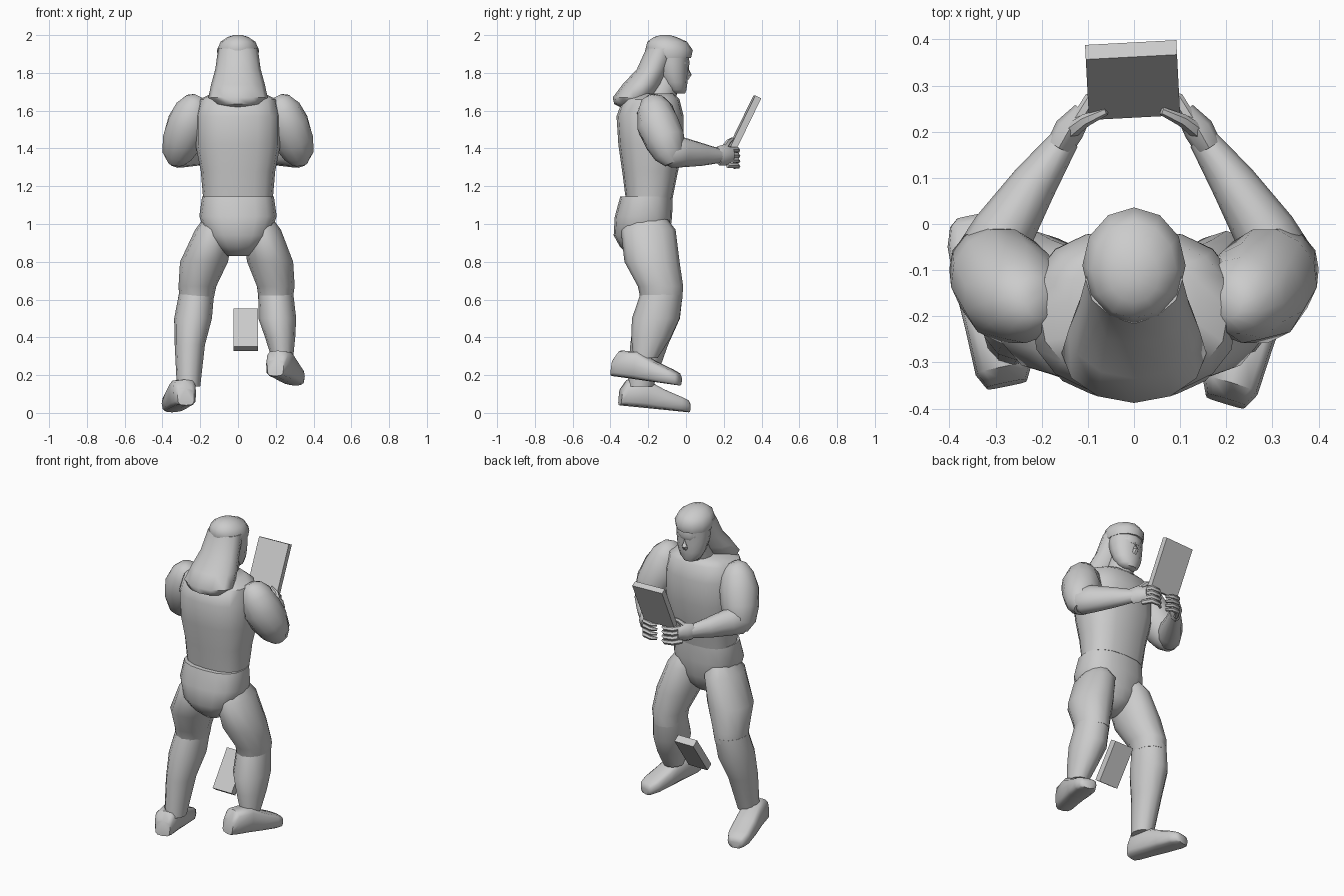
import bpy, bmesh
from math import sin, cos, tau, radians
from mathutils import Vector, Matrix

cube = bpy.data.objects.get("Cube")
if cube:
    bpy.data.objects.remove(cube, do_unlink=True)

grey = bpy.data.materials.new("plain grey")
grey.use_nodes = True
grey.diffuse_color = (0.6, 0.6, 0.6, 1)
grey.node_tree.nodes["Principled BSDF"].inputs["Base Color"].default_value = grey.diffuse_color


def finish(name, bm, smooth=True):
    bmesh.ops.recalc_face_normals(bm, faces=bm.faces)
    mesh = bpy.data.meshes.new(name)
    bm.to_mesh(mesh)
    bm.free()
    mesh.materials.append(grey)
    obj = bpy.data.objects.new(name, mesh)
    bpy.context.collection.objects.link(obj)
    if smooth:
        bpy.ops.object.select_all(action="DESELECT")
        obj.select_set(True)
        bpy.context.view_layer.objects.active = obj
        bpy.ops.object.shade_smooth_by_angle(angle=radians(50))
    return obj


def loft(name, rings, sides=12, power=1.0):
    """Skin a row of (centre, u axis, v axis) rings; power below 1 squares them off."""
    def squared(value):
        return abs(value) ** power * (1 if value > 0 else -1)
    bm = bmesh.new()
    loops = []
    for centre, u, v in rings:
        angles = [tau * i / sides for i in range(sides)]
        loops.append([bm.verts.new(centre + u * squared(cos(a)) + v * squared(sin(a)))
                      for a in angles])
    for low, high in zip(loops, loops[1:]):
        for i in range(sides):
            j = (i + 1) % sides
            bm.faces.new((low[i], low[j], high[j], high[i]))
    bm.faces.new(loops[0])
    bm.faces.new(loops[-1])
    return finish(name, bm)


def column(name, rings, sides=12, power=1.0):
    """Level rings: x, y, z, half width, half depth."""
    return loft(name, [(Vector((x, y, z)), Vector((w, 0, 0)), Vector((0, d, 0)))
                       for x, y, z, w, d in rings], sides, power)


def limb(name, side, path, sides=12, tall=1.0):
    """Round rings across a path of x, y, z, radius."""
    points = [Vector((x * side, y, z)) for x, y, z, r in path]
    rings = []
    for i, point in enumerate(points):
        along = (points[min(i + 1, len(points) - 1)] - points[max(i - 1, 0)]).normalized()
        across = along.cross(Vector((0, 0, 1))).normalized()
        radius = path[i][3]
        rings.append((point, across * radius, across.cross(along) * radius * tall))
    return loft(name, rings, sides)


def slab(name, centre, size, tilt, turn):
    bm = bmesh.new()
    bmesh.ops.create_cube(bm, size=1)
    bm.transform(Matrix.Translation(centre) @ Matrix.Rotation(radians(turn), 4, "Z")
                 @ Matrix.Rotation(radians(-tilt), 4, "X") @ Matrix.Diagonal((*size, 1)))
    return finish(name, bm, smooth=False)


def foot(name, heel, toe):
    """Flat-soled shoe from heel to toe: fraction along, half width, height."""
    heel, toe = Vector(heel), Vector(toe)
    along = (toe - heel).normalized()
    across = along.cross(Vector((0, 0, 1))).normalized()
    up = across.cross(along)
    rings = []
    for t, width, height in ((0, .045, .09), (.08, .062, .14), (.35, .064, .15),
                             (.6, .068, .11), (.85, .066, .08), (.96, .052, .065),
                             (1, .035, .045)):
        rings.append((heel.lerp(toe, t) + up * height / 2, across * width, up * height / 2))
    return loft(name, rings, 12, 0.55)


# Body
column("torso", [(0, -.195, 1.14, .185, .125), (0, -.19, 1.28, .197, .148),
                 (0, -.185, 1.42, .225, .173), (0, -.19, 1.57, .225, .178),
                 (0, -.185, 1.66, .205, .15), (0, -.165, 1.69, .14, .1)], 16, 0.8)
column("briefs", [(0, -.21, 1.145, .19, .138), (0, -.225, 1.04, .205, .152),
                  (0, -.235, .94, .168, .148), (0, -.23, .88, .12, .12),
                  (0, -.225, .83, .055, .07)], 16, 0.8)
limb("neck", 1, [(0, -.16, 1.62, .085), (0, -.09, 1.78, .07)])

# Head, with a cap of hair and a long mane flaring down the back
column("face", [(0, -.04, 1.69, .04, .035), (0, -.05, 1.71, .065, .052),
                (0, -.06, 1.75, .085, .068), (0, -.07, 1.8, .096, .08),
                (0, -.075, 1.85, .102, .088), (0, -.08, 1.92, .1, .1)])
limb("nose", 1, [(0, .005, 1.84, .012), (0, .015, 1.79, .017), (0, .002, 1.77, .014)], 6)
column("brow", [(0, -.03, 1.83, .06, .042), (0, -.03, 1.85, .07, .05),
                (0, -.035, 1.88, .07, .05)])
column("hair_cap", [(0, -.085, 1.88, .104, .112), (0, -.09, 1.92, .112, .126),
                    (0, -.1, 1.965, .092, .105), (0, -.11, 1.99, .055, .06),
                    (0, -.11, 2.0, .02, .025)])
column("hair_mane", [(0, -.12, 1.93, .105, .09), (0, -.175, 1.82, .12, .085),
                     (0, -.23, 1.74, .142, .105), (0, -.28, 1.67, .157, .108),
                     (0, -.3, 1.635, .12, .08), (0, -.3, 1.62, .06, .05)])

# Arms and hands
for label, side in (("left", 1), ("right", -1)):
    limb(label + "_upper_arm", side,
         [(.205, -.175, 1.675, .03), (.215, -.175, 1.655, .065), (.235, -.165, 1.61, .095),
          (.262, -.15, 1.53, .114), (.295, -.11, 1.44, .108), (.32, -.085, 1.365, .083),
          (.325, -.07, 1.32, .045)])
    limb(label + "_forearm", side,
         [(.34, -.12, 1.37, .045), (.325, -.085, 1.38, .07), (.285, -.02, 1.38, .068),
          (.215, .09, 1.367, .05), (.148, .185, 1.36, .031)], tall=1.18)
    limb(label + "_palm", side,
         [(.16, .17, 1.36, .03), (.14, .205, 1.365, .033), (.11, .245, 1.365, .022)], 8, 1.7)
    for i in range(4):
        z = 1.31 + .028 * i
        limb(label + "_finger", side,
             [(.125, .22, z, .015), (.095, .27, z, .015), (.05, .275, z - .005, .013),
              (.02, .255, z - .01, .009)], 6)
    limb(label + "_thumb", side,
         [(.145, .195, 1.39, .018), (.105, .225, 1.435, .014), (.06, .245, 1.45, .009)], 6)

# Legs, one foot lifted
column("left_thigh", [(.115, -.2, 1.04, .06, .09), (.125, -.2, .97, .102, .145),
                      (.17, -.18, .8, .122, .146), (.2, -.135, .67, .1, .12),
                      (.2, -.13, .6, .09, .11)])
column("left_shin", [(.2, -.13, .63, .093, .112), (.208, -.16, .5, .1, .126),
                     (.223, -.185, .4, .08, .105), (.235, -.215, .29, .057, .065)])
foot("left_foot", (.197, -.39, .195), (.305, -.035, .145))
column("right_thigh", [(-.115, -.2, 1.04, .06, .09), (-.125, -.2, .97, .102, .145),
                       (-.18, -.18, .8, .127, .146), (-.215, -.135, .67, .1, .12),
                       (-.22, -.13, .6, .09, .11)])
column("right_shin", [(-.22, -.13, .63, .093, .112), (-.238, -.155, .5, .1, .123),
                      (-.255, -.195, .36, .08, .1), (-.262, -.24, .14, .062, .067)])
foot("right_foot", (-.275, -.352, .04), (-.35, .015, .003))

# Held tablet and the small block between the legs
slab("held_tablet", (-.003, .312, 1.538), (.198, .035, .3), 26, 3)
slab("small_block", (.04, -.125, .44), (.13, .045, .245), 35, 0)
